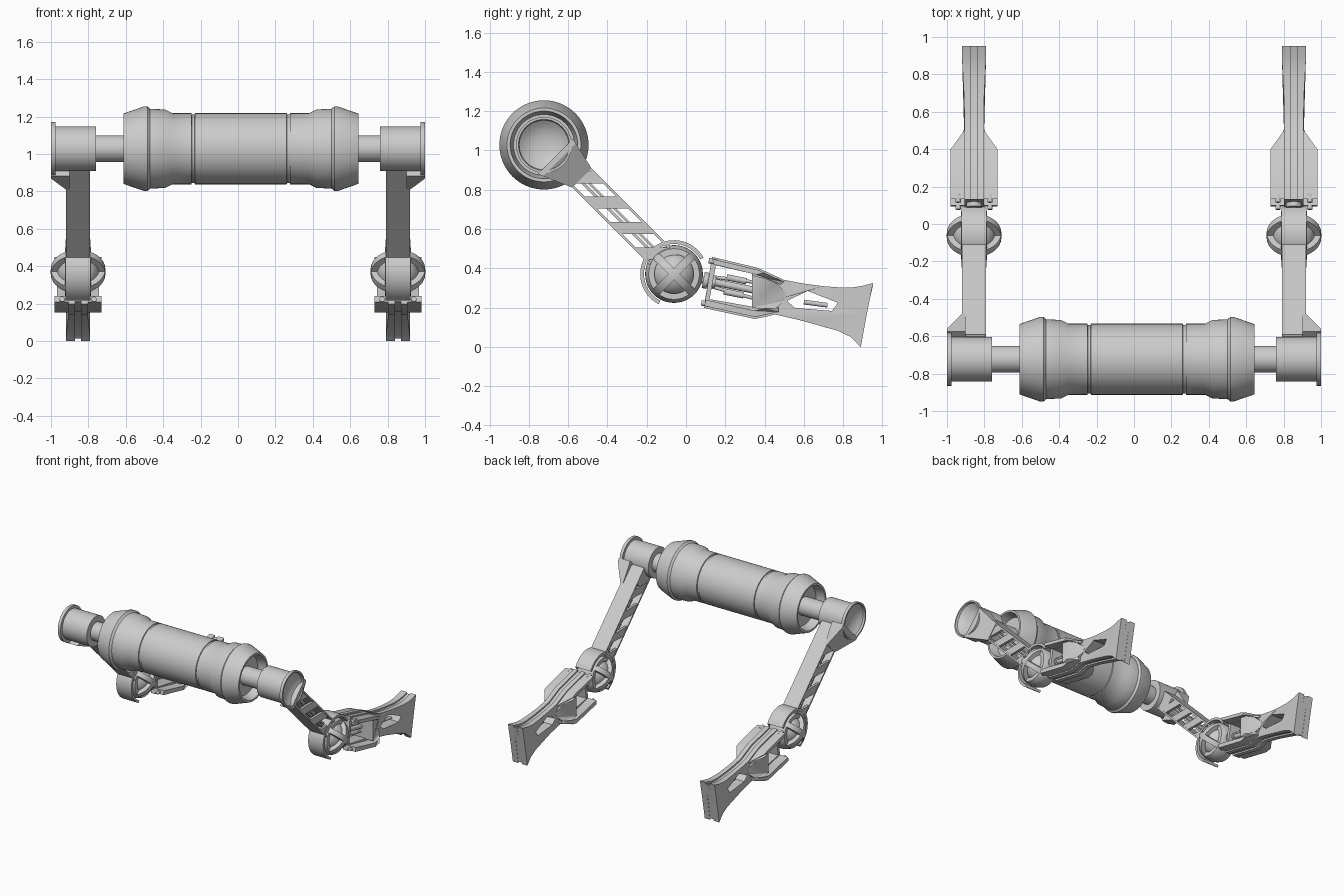
import bpy, bmesh, math
from mathutils import Vector

if "Cube" in bpy.data.objects:
    bpy.data.objects.remove(bpy.data.objects["Cube"])

CX = 0.855                          # x of each arm's centre plane
SHOULDER = (-0.723, 1.028)          # y, z of the main axle
ELBOW = (-0.061, 0.371)
K = math.sqrt(0.5)


def finish(bm, name, mirror=True):
    """Turn a bmesh into an object, smooth by angle, mirrored across x = 0."""
    bmesh.ops.remove_doubles(bm, verts=bm.verts, dist=1e-5)
    bmesh.ops.recalc_face_normals(bm, faces=bm.faces)
    me = bpy.data.meshes.new(name)
    bm.to_mesh(me)
    bm.free()
    for p in me.polygons:
        p.use_smooth = True
    me.set_sharp_from_angle(angle=math.radians(28))
    ob = bpy.data.objects.new(name, me)
    bpy.context.collection.objects.link(ob)
    if mirror:
        m = ob.modifiers.new("Mirror", 'MIRROR')
        m.use_mirror_merge = False
    return ob


def lathe(name, profile, origin, axis=(1, 0, 0), seg=48, mirror=True):
    """Revolve (distance along axis, radius) points around an axis."""
    bm = bmesh.new()
    o, a = Vector(origin), Vector(axis).normalized()
    e1 = a.orthogonal().normalized()
    e2 = a.cross(e1)
    rows = []
    for i in range(seg):
        t = 2 * math.pi * i / seg
        d = e1 * math.cos(t) + e2 * math.sin(t)
        rows.append([bm.verts.new(o + a * s + d * r) for s, r in profile])
    n = len(profile)
    last = n - 1 if profile[0][1] == 0 and profile[-1][1] == 0 else n
    for i in range(seg):
        p, q = rows[i], rows[(i + 1) % seg]
        for j in range(last):
            k = (j + 1) % n
            bm.faces.new((p[j], p[k], q[k], q[j]))
    return finish(bm, name, mirror)


def rod(name, p0, p1, r, x=CX):
    a, b = Vector((x, *p0)), Vector((x, *p1))
    h = (b - a).length
    return lathe(name, [(0, 0), (0, r), (h, r), (h, 0)], a, b - a, 20)


def hull(name, pts):
    bm = bmesh.new()
    for p in pts:
        bm.verts.new(p)
    bmesh.ops.convex_hull(bm, input=bm.verts)
    return finish(bm, name)


def plate(name, loops, lo, hi):
    """Extrude y-z outlines (first outer, then holes) between x offsets lo(y), hi(y)."""
    cu = bpy.data.curves.new(name, 'CURVE')
    cu.dimensions, cu.fill_mode, cu.extrude = '2D', 'BOTH', 0.01
    for loop in loops:
        sp = cu.splines.new('POLY')
        sp.points.add(len(loop) - 1)
        for pt, (y, z) in zip(sp.points, loop):
            pt.co = (y, z, 0, 1)
        sp.use_cyclic_u = True
    tmp = bpy.data.objects.new("tmp_outline", cu)
    bpy.context.collection.objects.link(tmp)
    bpy.context.view_layer.update()
    dg = bpy.context.evaluated_depsgraph_get()
    me = bpy.data.meshes.new_from_object(tmp.evaluated_get(dg))
    bpy.data.objects.remove(tmp)
    bm = bmesh.new()
    bm.from_mesh(me)
    for v in bm.verts:
        y, z, t = v.co
        f = hi if t > 0 else lo
        v.co = (CX + (f(y) if callable(f) else f), y, z)
    return finish(bm, name)


def arm(x, u, v):
    """Upper-arm frame: u runs down the 45 degree arm, v across it."""
    return (x, SHOULDER[0] + K * (u + v), SHOULDER[1] - K * u + K * v)


def arm_box(name, x0, x1, u0, u1, v0, v1):
    return hull(name, [arm(CX + x, u, v) for x in (x0, x1) for u in (u0, u1) for v in (v0, v1)])


# Barrel with flared collars and recessed ends, on a long axle
half = [(0.245, 0.19), (0.247, 0.183), (0.262, 0.183), (0.264, 0.19), (0.365, 0.19),
        (0.405, 0.21), (0.485, 0.213), (0.5, 0.227), (0.515, 0.227), (0.628, 0.188),
        (0.628, 0.172), (0.56, 0.155), (0.56, 0.06)]
lathe("barrel", [(-s, r) for s, r in reversed(half)] + half,
      (0.015, *SHOULDER), seg=72, mirror=False)
lathe("axle", [(-0.77, 0), (-0.77, 0.072), (0.77, 0.072), (0.77, 0)],
      (0, *SHOULDER), mirror=False)

# Shoulder cup with flange and dished outer face
lathe("shoulder_cup", [(0.758, 0), (0.758, 0.12), (0.976, 0.12), (0.976, 0.142), (1.0, 0.142),
                       (1.0, 0.13), (0.985, 0.126), (0.968, 0.105), (0.952, 0.075),
                       (0.943, 0.04), (0.94, 0)], (0, *SHOULDER))
hull("shoulder_wedge",
     [arm(x, 0.083, v) for x in (0.9, 1.0) for v in (-0.125, 0.125)] +
     [arm(1.0, 0.11, v) for v in (-0.115, 0.12)] +
     [arm(x, 0.255, v) for x in (0.9, CX + 0.067) for v in (-0.052, 0.087)])

# Upper arm: two solid plates, slatted sides and an inner rail
V0, V1 = -0.052, 0.087
arm_box("arm_top_plate", -0.065, 0.065, 0.1, 0.82, V1 - 0.013, V1)
arm_box("arm_bottom_plate", -0.065, 0.065, 0.1, 0.82, V0, V0 + 0.013)
arm_box("arm_root_block", -0.06, 0.06, 0.09, 0.22, V0 + 0.005, V1 - 0.005)
for i, off in enumerate((0.018, 0.036 - 0.018 - 0.022)):
    arm_box("arm_inner_rail", -0.03, 0.03, 0.2, 0.85, off, off + 0.013)
for z in (0.862, 0.735, 0.605, 0.475):
    for x0, x1 in ((-0.063, -0.043), (0.043, 0.063)):
        hull("arm_slat", [arm(CX + x, v + (SHOULDER[1] - zz) / K, v)
                          for x in (x0, x1) for v in (V0 + 0.004, V1 - 0.004)
                          for zz in (z - 0.03, z + 0.03)])

# Elbow ball: solid middle zone, inner core, crossed hoops
E = (CX, *ELBOW)
R = 0.147
xs = [-0.07 + 0.014 * i for i in range(11)]
lathe("elbow_shell", [(s, math.sqrt(R * R - s * s)) for s in xs] +
      [(s, math.sqrt(0.122 ** 2 - s * s)) for s in reversed(xs)], E)
lathe("elbow_core", [(-0.115 * math.cos(math.pi * i / 16),
                      0 if i in (0, 16) else 0.115 * math.sin(math.pi * i / 16))
                     for i in range(17)], E, seg=32)
for d in (1, -1):
    lathe("elbow_hoop", [(-0.02, 0.112), (0.02, 0.112), (0.02, 0.1455), (0, R), (-0.02, 0.1455)],
          E, (0, 1, d))

# Curved guard wrapped around the elbow
angles = [math.radians(29 + 214 * i / 36) for i in range(37)]
ring = lambda r, aa: [(ELBOW[0] + r * math.cos(a), ELBOW[1] + r * math.sin(a)) for a in aa]
plate("elbow_guard", [ring(0.172, angles) + ring(0.153, angles[::-1])], -0.067, 0.067)

# Forearm and foot: a centre plate between two flaring side plates
outline = [(0.132, 0.458), (0.366, 0.402), (0.499, 0.341), (0.6, 0.322), (0.7, 0.309),
           (0.8, 0.301), (0.85, 0.303), (0.9, 0.311), (0.952, 0.325), (0.92, 0.165),
           (0.89, 0.0), (0.84, 0.05), (0.773, 0.082), (0.68, 0.108), (0.58, 0.136),
           (0.453, 0.165), (0.4, 0.152), (0.351, 0.142), (0.092, 0.198)]
inset = [(y, z + (-0.012 if z > 0.28 else 0.012)) for y, z in outline]
window = [(0.152, 0.415), (0.335, 0.373), (0.335, 0.205), (0.12, 0.243)]
foot_hole = [(0.514, 0.234), (0.62, 0.285), (0.773, 0.224), (0.743, 0.183), (0.555, 0.198)]
flare = lambda y: 0.052 + 0.013 * min(1, max(0, (y - 0.65) / 0.25))
plate("foot_center_plate", [inset, window, foot_hole], -0.017, 0.017)
plate("foot_outer_plate", [outline, window, foot_hole], 0.016, flare)
plate("foot_inner_plate", [outline, window, foot_hole], lambda y: -flare(y), -0.016)
rod("foot_window_pin", (0.6, 0.228), (0.72, 0.212), 0.012)

# Wide rails and side cheeks around the forearm, tapering into the foot
wide = lambda y: 0.125 - 0.072 * min(1, max(0, (y - 0.4) / 0.1))
cheek = lambda y: wide(y) - 0.012 * (y < 0.45)
top_rail = [(0.134, 0.448), (0.366, 0.392), (0.4, 0.377), (0.499, 0.331),
            (0.48, 0.318), (0.4, 0.352), (0.355, 0.368), (0.14, 0.42)]
low_rail = [(0.094, 0.208), (0.351, 0.152), (0.4, 0.162), (0.47, 0.178),
            (0.47, 0.2), (0.4, 0.195), (0.345, 0.185), (0.1, 0.24)]
cheeks = [(0.335, 0.365), (0.4, 0.35), (0.46, 0.325), (0.5, 0.285), (0.508, 0.262),
          (0.5, 0.235), (0.46, 0.198), (0.4, 0.19), (0.335, 0.2)]
for nm, loop, w in (("forearm_top_rail", top_rail, wide), ("forearm_low_rail", low_rail, wide),
                    ("forearm_cheek", cheeks, cheek)):
    plate(nm + "_outer", [loop], 0.03, w)
    plate(nm + "_inner", [loop], lambda y, w=w: -w(y), -0.03)

# Wrist collars and the pistons seen through the forearm window
axis_pt = lambda y, off=0: (y + 0.2 * off, 0.358 - 0.2 * y + off)
rod("wrist_shaft", axis_pt(0.03), axis_pt(0.345), 0.018)
rod("wrist_collar", axis_pt(0.088), axis_pt(0.112), 0.042)
rod("wrist_hub", axis_pt(0.112), axis_pt(0.15), 0.03)
for off in (-0.04, 0.04):
    rod("piston_rod", axis_pt(0.13, off * 0.6), axis_pt(0.345, off), 0.009)
    rod("piston_sleeve", axis_pt(0.2, off * 0.9), axis_pt(0.3, off * 0.9), 0.016)
for y, z in ((0.128, 0.437), (0.09, 0.222)):
    for dx in (-0.085, 0.085):
        rod("rail_end_bolt", (y - 0.012, z + 0.002), (y + 0.03, z - 0.006), 0.014, CX + dx)
